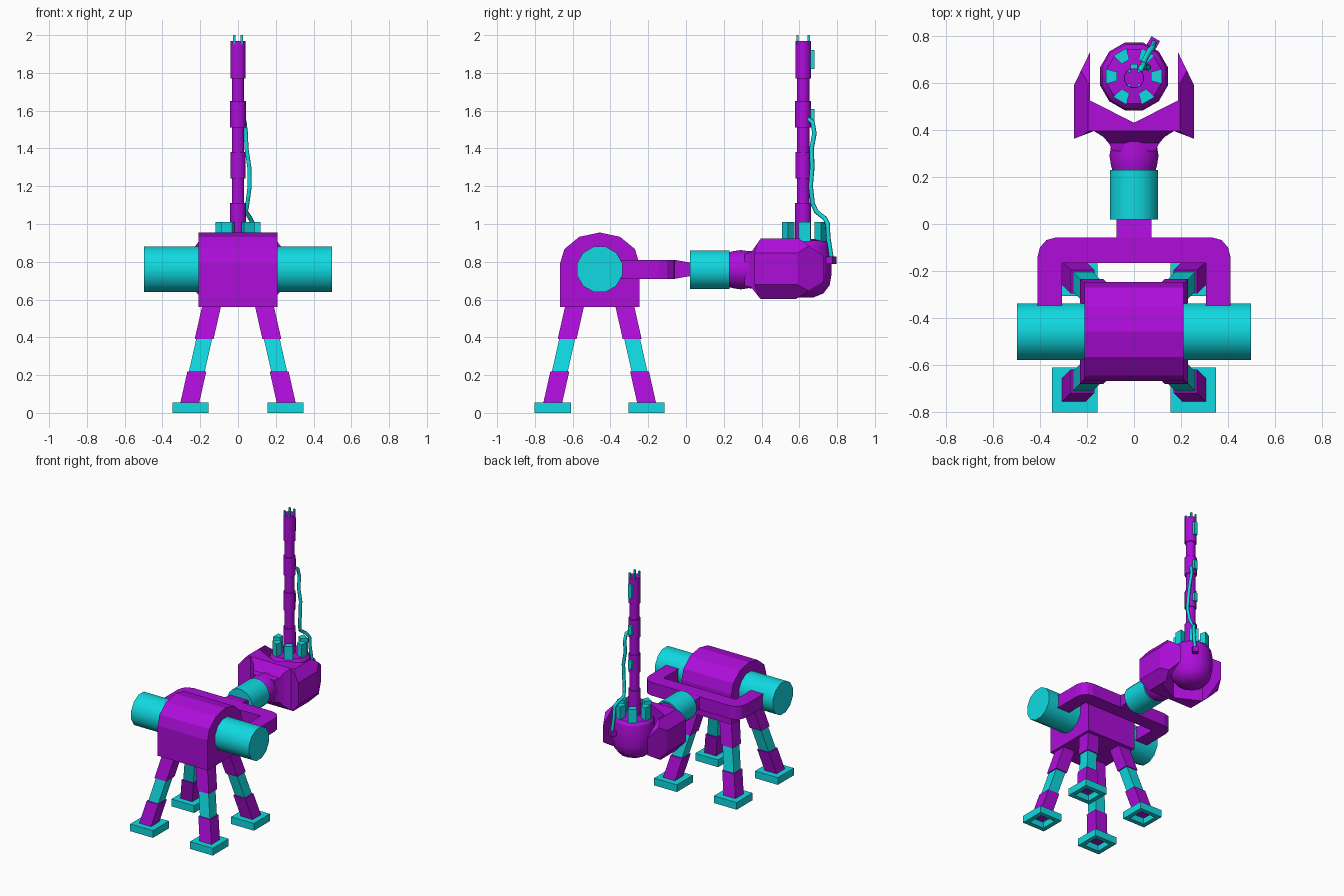
import bpy, bmesh, math
from mathutils import Vector

if "Cube" in bpy.data.objects:
    bpy.data.objects.remove(bpy.data.objects["Cube"])


def material(name, rgb):
    m = bpy.data.materials.new(name)
    m.diffuse_color = (*rgb, 1)
    m.use_nodes = True
    m.node_tree.nodes["Principled BSDF"].inputs["Base Color"].default_value = m.diffuse_color
    return m


PURPLE = material("purple", (0.42, 0.004, 0.70))
CYAN = material("cyan", (0.005, 0.70, 0.75))


def loft(name, rings, mat, smooth=True):
    """Skin a list of equal point rings and cap both ends."""
    bm = bmesh.new()
    rows = [[bm.verts.new(p) for p in r] for r in rings]
    n = len(rows[0])
    for a, b in zip(rows, rows[1:]):
        for i in range(n):
            bm.faces.new((a[i], a[(i + 1) % n], b[(i + 1) % n], b[i]))
    bm.faces.new(rows[0])
    bm.faces.new(rows[-1])
    bmesh.ops.recalc_face_normals(bm, faces=bm.faces)
    me = bpy.data.meshes.new(name)
    bm.to_mesh(me)
    bm.free()
    me.materials.append(mat)
    ob = bpy.data.objects.new(name, me)
    bpy.context.collection.objects.link(ob)
    if smooth:
        select(ob)
        bpy.ops.object.shade_smooth_by_angle(angle=math.radians(32))
    return ob


def select(ob):
    bpy.ops.object.select_all(action='DESELECT')
    ob.select_set(True)
    bpy.context.view_layer.objects.active = ob


def place(axis, t, u, v):
    return {'x': (t, u, v), 'y': (u, t, v), 'z': (u, v, t)}[axis]


def prism(name, pts, axis, a, b, mat):
    return loft(name, [[place(axis, t, u, v) for u, v in pts] for t in (a, b)], mat, False)


def lathe(name, axis, centre, profile, mat, n=12):
    """Profile is (radius, position along axis)."""
    k = 1 / math.cos(math.pi / n)
    ang = [2 * math.pi * (i + 0.5) / n for i in range(n)]
    return loft(name, [[place(axis, t, centre[0] + r * k * math.cos(a), centre[1] + r * k * math.sin(a))
                        for a in ang] for r, t in profile], mat)


def square(x, y, z, h):
    return [(x + sx * h, y + sy * h, z) for sx, sy in ((-1, -1), (1, -1), (1, 1), (-1, 1))]


def mirrored(half):
    return half + [(-x, y) for x, y in reversed(half) if x > 1e-6]


# Body: arched block with a drum through its sides
BY = -0.457
arch = [(0.21, 0.56), (0.21, 0.79), (0.187, 0.867), (0.108, 0.932), (0, 0.955)]
arch = mirrored(arch)
prism("body", [(BY + u, v) for u, v in arch], 'x', -0.21, 0.21, PURPLE)
lathe("side_drum", 'x', (BY, 0.76), [(0.12, -0.497), (0.12, 0.497)], CYAN)

# Four splayed legs on hollow feet
for sx, side in ((-1, "left"), (1, "right")):
    for sy, end in ((-1, "front"), (1, "back")):
        def centre(z):
            t = (0.60 - z) / 0.545
            return sx * (0.132 + 0.123 * t), BY + sy * (0.125 + 0.123 * t), z
        for part, z0, z1, h, mat in (("upper_leg", 0.39, 0.60, 0.05, PURPLE),
                                     ("shin", 0.21, 0.40, 0.042, CYAN),
                                     ("ankle", 0.04, 0.22, 0.05, PURPLE)):
            loft(f"{end}_{side}_{part}", [square(*centre(z0), h), square(*centre(z1), h)], mat, False)
        fx, fy = sx * 0.252, BY + sy * 0.248
        loft(f"{end}_{side}_foot", [square(fx, fy, 0.045, 0.06), square(fx, fy, 0, 0.062),
                                    square(fx, fy, 0, 0.096), square(fx, fy, 0.055, 0.096)], CYAN, False)

# Yoke that reaches from the drum to the neck
yoke = [(0, -0.057), (0.33, -0.057), (0.372, -0.068), (0.40, -0.10), (0.41, -0.14),
        (0.41, -0.42), (0.305, -0.42), (0.305, -0.165), (0, -0.165)]
prism("yoke", mirrored(yoke), 'z', 0.71, 0.81, PURPLE)
loft("yoke_stub", [[(sx * 0.075, y, 0.76 + sz * h) for sx, sz in ((-1, -1), (1, -1), (1, 1), (-1, 1))]
                   for y, h in ((-0.08, 0.05), (-0.06, 0.05), (0.04, 0.033))], PURPLE, False)

# Neck and collar
lathe("neck", 'y', (0, 0.758), [(0.103, 0.02), (0.103, 0.23)], CYAN, 16)
lathe("collar", 'y', (0, 0.758), [(0.09, 0.22), (0.098, 0.25), (0.104, 0.29), (0.098, 0.33), (0.10, 0.40)], PURPLE, 16)

# Forked head: plan, side and end outlines intersected
plan = [(0, 0.31), (0.09, 0.31), (0.105, 0.34), (0.13, 0.37), (0.17, 0.395), (0.255, 0.362),
        (0.255, 0.59), (0.187, 0.73), (0.187, 0.525), (0, 0.43)]
fork = prism("head_fork", mirrored(plan), 'z', 0.5, 1.0, PURPLE)
outline = [(0.30, 0.675), (0.345, 0.665), (0.395, 0.602), (0.58, 0.602), (0.74, 0.70),
           (0.74, 0.82), (0.60, 0.922), (0.395, 0.922), (0.345, 0.85), (0.30, 0.84)]
section = mirrored([(0.18, 0.59), (0.26, 0.685), (0.26, 0.84), (0.19, 0.93)])
cutters = [prism("cutter_side", outline, 'x', -0.4, 0.4, PURPLE),
           prism("cutter_end", section, 'y', 0.2, 0.9, PURPLE)]
for c in cutters:
    mod = fork.modifiers.new("trim", 'BOOLEAN')
    mod.operation, mod.object, mod.solver = 'INTERSECT', c, 'EXACT'
    select(fork)
    bpy.ops.object.modifier_apply(modifier=mod.name)
    bpy.data.objects.remove(c)

# Round pod held in the fork
PY = 0.627
lathe("head_pod", 'z', (0, PY), [(0.045, 0.61), (0.10, 0.632), (0.133, 0.675), (0.144, 0.735), (0.144, 0.84),
                                 (0.135, 0.89), (0.115, 0.912), (0.06, 0.92)], PURPLE)

# Ring of six wedge blocks on the pod
for i in range(6):
    a = math.radians(60 * i)
    r, t = Vector((math.cos(a), math.sin(a))), Vector((-math.sin(a), math.cos(a)))
    pts = [r * d + t * w for d, w in ((0.072, -0.019), (0.12, -0.032), (0.12, 0.032), (0.072, 0.019))]
    prism(f"ring_block_{i + 1}", [(p.x, p.y + PY) for p in pts], 'z', 0.89, 1.01, CYAN)

# Tall stepped mast
MY = 0.62
steps = [(0.042, 0.90, 1.11), (0.033, 1.11, 1.24), (0.04, 1.24, 1.38), (0.033, 1.38, 1.51),
         (0.042, 1.51, 1.65), (0.033, 1.65, 1.77), (0.041, 1.77, 1.97)]
lathe("mast", 'z', (0, MY), [(r, z) for r, a, b in steps for z in (a, b)], PURPLE)

# Plates on the back of the mast and prongs on its tip
for i, (z0, z1) in enumerate(((1.28, 1.345), (1.54, 1.61), (1.82, 1.92))):
    prism(f"mast_plate_{i + 1}", [(-0.015, MY + 0.03), (0.015, MY + 0.03), (0.015, MY + 0.06),
                                  (-0.015, MY + 0.06)], 'z', z0, z1, CYAN)
for i, (x, y) in enumerate(((-0.02, -0.03), (0.02, -0.03), (0.02, 0.03), (-0.02, 0.03))):
    loft(f"tip_prong_{i + 1}", [square(x, MY + y, z, 0.006) for z in (1.95, 2.0)], CYAN, False)

# Loose cable from the mast to a plug on the pod
path = [(0.02, 0.64, 1.56), (0.035, 0.67, 1.54), (0.042, 0.68, 1.48), (0.045, 0.665, 1.40), (0.06, 0.668, 1.30),
        (0.062, 0.66, 1.20), (0.05, 0.67, 1.11), (0.042, 0.69, 1.065), (0.065, 0.735, 1.03),
        (0.08, 0.75, 1.0), (0.08, 0.753, 0.93), (0.085, 0.77, 0.82)]
cu = bpy.data.curves.new("cable", 'CURVE')
cu.dimensions, cu.bevel_depth, cu.bevel_resolution, cu.use_fill_caps = '3D', 0.012, 1, True
sp = cu.splines.new('POLY')
sp.points.add(len(path) - 1)
for p, c in zip(sp.points, path):
    p.co = (*c, 1)
cu.materials.append(CYAN)
cable = bpy.data.objects.new("cable", cu)
bpy.context.collection.objects.link(cable)
select(cable)
bpy.ops.object.convert(target='MESH')

# Plug pointing outward from the pod
out, across = Vector((0.5, 0.866)), Vector((-0.866, 0.5))
corners = [out * d + across * w for d, w in ((0.11, -0.021), (0.185, -0.021), (0.185, 0.021), (0.11, 0.021))]
prism("cable_plug", [(p.x, p.y + PY) for p in corners], 'z', 0.788, 0.828, PURPLE)
